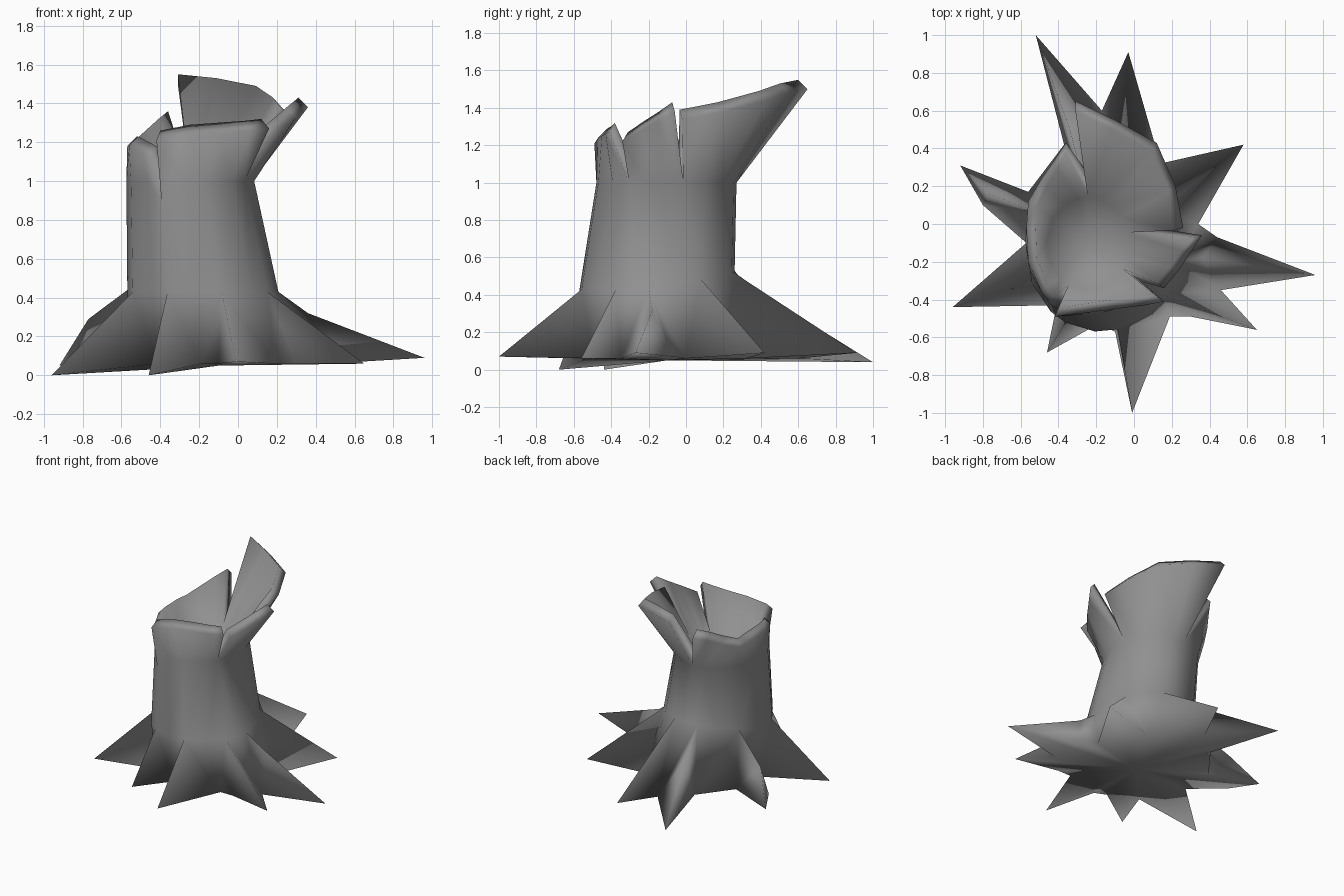
import bpy, bmesh
from math import cos, sin, radians
from mathutils import Vector

if "Cube" in bpy.data.objects:
    bpy.data.objects.remove(bpy.data.objects["Cube"], do_unlink=True)


def make_material(name, grey):
    mat = bpy.data.materials.new(name)
    colour = (grey, grey, grey, 1)
    mat.diffuse_color = colour
    mat.use_nodes = True
    mat.node_tree.nodes["Principled BSDF"].inputs["Base Color"].default_value = colour
    return mat


def trunk_point(angle, level, scale=1.0):
    """Point on the tapering oval trunk; level 0 is the root collar, 1 the break."""
    a = radians(angle)
    collar_height = .43 + .1 * max(0, sin(a))
    centre = Vector((-.18, -.155, collar_height)).lerp(Vector((-.245, -.105, 1)), level)
    radius = Vector((.39, .415)).lerp(Vector((.33, .375)), level)
    return Vector((centre.x + radius.x * scale * cos(a),
                   centre.y + radius.y * scale * sin(a), centre.z))


# Each root: tip, its angle on the trunk, then the hollow beside it and its angle
ROOTS = [
    ((-.52, 1, .04), 104, (-.17, .6), 90),
    ((-.03, .91, .09), 74, (.14, .32), 52),
    ((.58, .42, .09), 34, (.34, 0), 14),
    ((.96, -.27, .09), -6, (.46, -.35), -18),
    ((.65, -.56, .06), -32, (.19, -.49), -50),
    ((-.01, -1, .07), -76, (-.19, -.53), -94),
    ((-.46, -.68, 0), -118, (-.41, -.43), -132),
    ((-.96, -.44, 0), -158, (-.57, -.1), 178),
    ((-.92, .31, .05), 148, (-.37, .42), 124),
]

# Each splinter: first trunk column, then the points of its broken outer rim
SPLINTERS = {
    "back": (1, [(-.31, .65, 1.5), (-.1, .55, 1.48), (.12, .43, 1.44),
                 (.22, .2, 1.38), (.26, -.02, 1.34)]),
    "left": (5, [(.36, -.06, 1.38), (.3, -.15, 1.33), (.24, -.24, 1.28),
                 (.16, -.34, 1.22)]),
    "front": (8, [(.16, -.41, 1.27), (.06, -.43, 1.26), (-.1, -.45, 1.25),
                  (-.25, -.47, 1.24), (-.42, -.49, 1.21)]),
    "right": (12, [(-.44, -.43, 1.13), (-.49, -.36, 1.15), (-.56, -.2, 1.18),
                   (-.57, -.02, 1.18), (-.56, .12, 1.17), (-.49, .24, 1.22),
                   (-.42, .34, 1.27), (-.36, .43, 1.31)]),
}

bm = bmesh.new()
add = bm.verts.new
face = bm.faces.new


def bend(start, end, place):
    """Bend the edge between two points, folding the triangle on each side of it."""
    edge = next(e for e in start.link_edges if e.other_vert(start) == end)
    middle = bmesh.utils.edge_split(edge, start, .5)[1]
    middle.co = place
    for side in list(middle.link_faces):
        opposite = next(v for v in side.verts if v not in (start, end, middle))
        bmesh.utils.face_split(side, middle, opposite)


# Column rings: ground outline, root collar, break line and hollow floor
ground, angles = [], []
for tip, tip_angle, hollow, hollow_angle in ROOTS:
    ground += [add(tip), add((*hollow, .06))]
    angles += [tip_angle, hollow_angle]
collar = [add(trunk_point(a, 0)) for a in angles]
broken = [add(trunk_point(a, 1)) for a in angles]
floor = [add(trunk_point(a, 1, .66)) for a in angles]
underside = add((-.1, -.1, .05))
core = add((-.245, -.105, .97))
count = len(angles)

# the split beside the front splinter runs deeper
deep_split = broken[SPLINTERS["right"][0]]
deep_split.co = trunk_point(-118, .8)

for i in range(count):
    j = (i + 1) % count
    # roots: sloping sides meet along a ridge and fold at each hollow
    if i % 2 == 0:
        face((ground[i], collar[i], ground[j]))
        face((ground[j], collar[i], collar[j]))
    else:
        face((ground[i], collar[j], ground[j]))
        face((ground[i], collar[i], collar[j]))
    face((collar[i], broken[i], broken[j], collar[j]))
    face((ground[i], ground[j], underside))
    face((floor[i], core, floor[j]))

# Splinters: thick shell pieces that part from each other at the notches
for start, rim in SPLINTERS.values():
    columns = [(start + k) % count for k in range(len(rim))]
    outer = [add(p) for p in rim]
    inner = []
    for p, c in zip(rim, columns):
        inward = core.co - broken[c].co
        inward.z = 0
        inner.append(add(Vector(p) + inward.normalized() * .05 + Vector((0, 0, .05))))
    for k in range(len(rim) - 1):
        a, b = columns[k], columns[k + 1]
        face((broken[a], outer[k], outer[k + 1], broken[b]))
        face((outer[k], inner[k], inner[k + 1], outer[k + 1]))
        face((inner[k], floor[a], floor[b], inner[k + 1]))
    for k in (0, -1):
        c = columns[k]
        face((broken[c], floor[c], inner[k], outer[k]))

# Kinks in the ground outline beside a root: before it (-1) or after it (1)
for root, side, place in ((3, -1, (.44, -.07, .07)), (4, 1, (.3, -.49, .06)),
                          (5, 1, (-.1, -.57, .06)), (8, -1, (-.8, .1, .06)),
                          (8, 1, (-.56, .17, .06))):
    bend(ground[root * 2], ground[root * 2 + side], place)

# Knees along the root ridges, numbered by root
for root, place in ((0, (-.34, .5, .35)), (3, (.36, -.18, .32)), (8, (-.77, .16, .29))):
    bend(ground[root * 2], collar[root * 2], place)

bmesh.ops.triangulate(bm, faces=bm.faces[:])
bmesh.ops.recalc_face_normals(bm, faces=bm.faces[:])
mesh = bpy.data.meshes.new("tree_stump")
bm.to_mesh(mesh)
bm.free()

stump = bpy.data.objects.new("tree_stump", mesh)
bpy.context.collection.objects.link(stump)
mesh.materials.append(make_material("grey_bark", .28))
mesh.shade_smooth()
